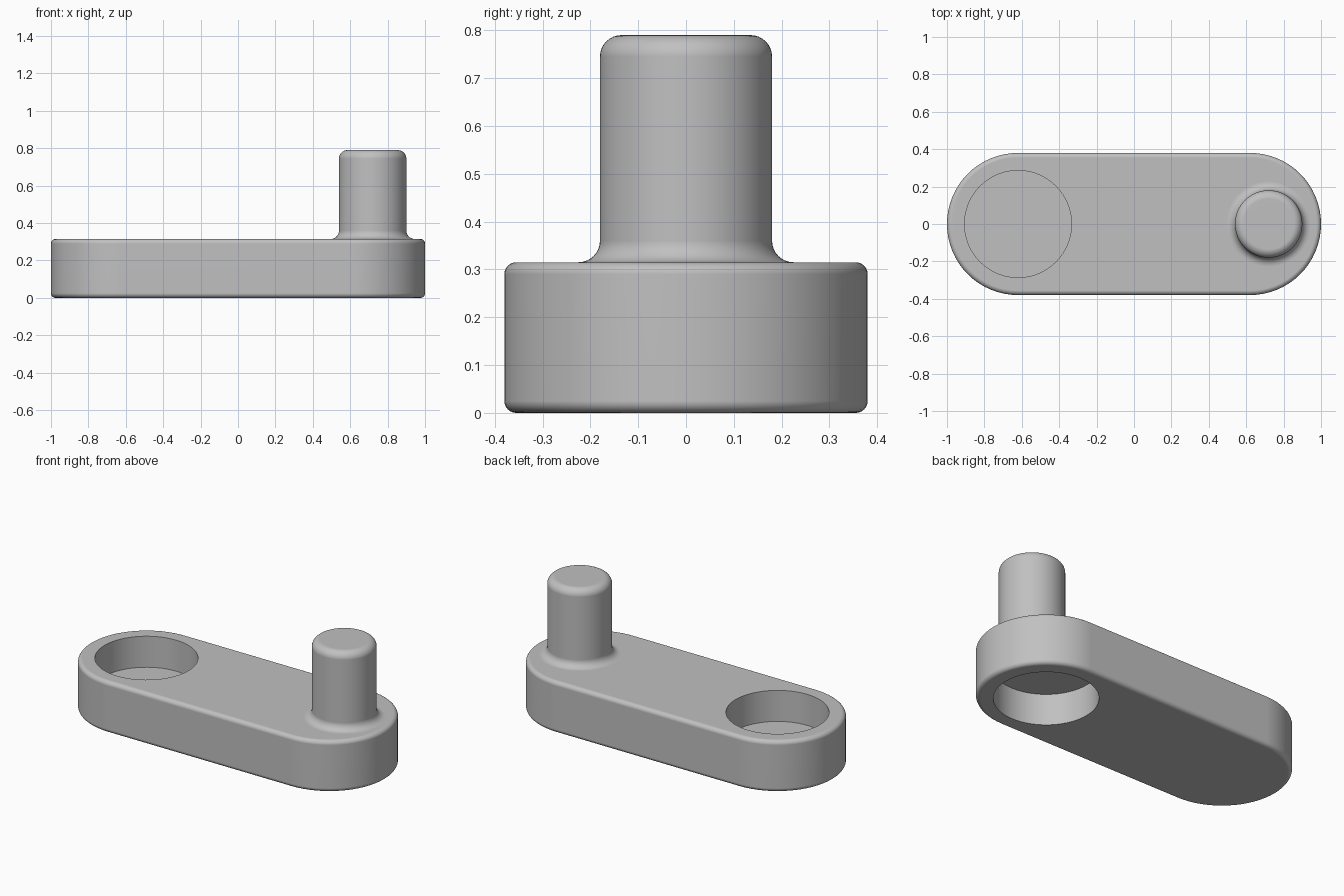
import bpy
import bmesh
from math import sin, cos, pi, radians

if "Cube" in bpy.data.objects:
    bpy.data.objects.remove(bpy.data.objects["Cube"])

END_X, PIN_X = 0.62, 0.72        # rounded end centres, pin axis
BODY_R, BODY_H = 0.38, 0.315
PIN_R, PIN_TOP = 0.18, 0.79
HOLE_R, HOLE_DEPTH = 0.286, 0.19
EDGE, FILLET = 0.025, 0.045

# Single plain metal colour
grey = bpy.data.materials.new("plain_grey")
grey.use_nodes = True
colour = (0.53, 0.53, 0.53, 1)
grey.diffuse_color = colour
grey.node_tree.nodes["Principled BSDF"].inputs["Base Color"].default_value = colour


def arc(r0, z0, radius, start, end, steps=6):
    """Profile points (radius, height) along a rounded edge, angles in degrees."""
    angles = [radians(start + (end - start) * i / steps) for i in range(steps + 1)]
    return [(r0 + radius * cos(a), z0 + radius * sin(a)) for a in angles]


def loft(name, profile, x=0, half_length=0, segments=32):
    """Stack round-ended outlines following a bottom-to-top profile."""
    bm = bmesh.new()
    rings = []
    for r, z in profile:
        ring = []
        for side in (1, -1):
            for i in range(segments + 1):
                a = -pi / 2 + pi * i / segments
                ring.append(bm.verts.new((x + side * (half_length + r * cos(a)),
                                          side * r * sin(a), z)))
        rings.append(ring)
    for low, high in zip(rings, rings[1:]):
        for i in range(len(low)):
            j = (i + 1) % len(low)
            bm.faces.new((low[i], low[j], high[j], high[i]))
    bm.faces.new(rings[0][::-1])
    bm.faces.new(rings[-1])
    bmesh.ops.remove_doubles(bm, verts=bm.verts, dist=1e-5)
    bmesh.ops.recalc_face_normals(bm, faces=bm.faces)
    mesh = bpy.data.meshes.new(name)
    bm.to_mesh(mesh)
    bm.free()
    mesh.materials.append(grey)
    obj = bpy.data.objects.new(name, mesh)
    bpy.context.collection.objects.link(obj)
    return obj


def activate(obj):
    bpy.ops.object.select_all(action='DESELECT')
    obj.select_set(True)
    bpy.context.view_layer.objects.active = obj


# Arm with softened top and bottom edges
arm = loft("arm",
           arc(BODY_R - EDGE, EDGE, EDGE, -90, 0) +
           arc(BODY_R - EDGE, BODY_H - EDGE, EDGE, 0, 90),
           half_length=END_X)

# Blind sockets: one in the top of the right end, one under the left end
sockets = [("top_socket", -END_X, BODY_H - HOLE_DEPTH, BODY_H + 0.1),
           ("bottom_socket", END_X, -0.1, HOLE_DEPTH)]
for name, x, low, high in sockets:
    cutter = loft(name + "_cutter", [(HOLE_R, low), (HOLE_R, high)], x)
    cutter.hide_render = True
    cut = arm.modifiers.new(name, 'BOOLEAN')
    cut.operation = 'DIFFERENCE'
    cut.solver = 'EXACT'
    cut.object = cutter
    activate(arm)
    bpy.ops.object.modifier_apply(modifier=name)
    bpy.data.objects.remove(cutter)

# Pin with a flared foot and a rounded tip
foot = arc(PIN_R + FILLET, BODY_H + FILLET, FILLET, 270, 180, 8)
tip = arc(PIN_R - FILLET, PIN_TOP - FILLET, FILLET, 0, 90, 8)
pin = loft("pin", [(PIN_R + FILLET, BODY_H - 0.01)] + foot + tip, PIN_X)

# Smooth shading that keeps flat faces flat
for obj in (arm, pin):
    activate(obj)
    bpy.ops.object.shade_smooth_by_angle(angle=radians(35))
    weighted = obj.modifiers.new("flat_face_normals", 'WEIGHTED_NORMAL')
    weighted.keep_sharp = True
